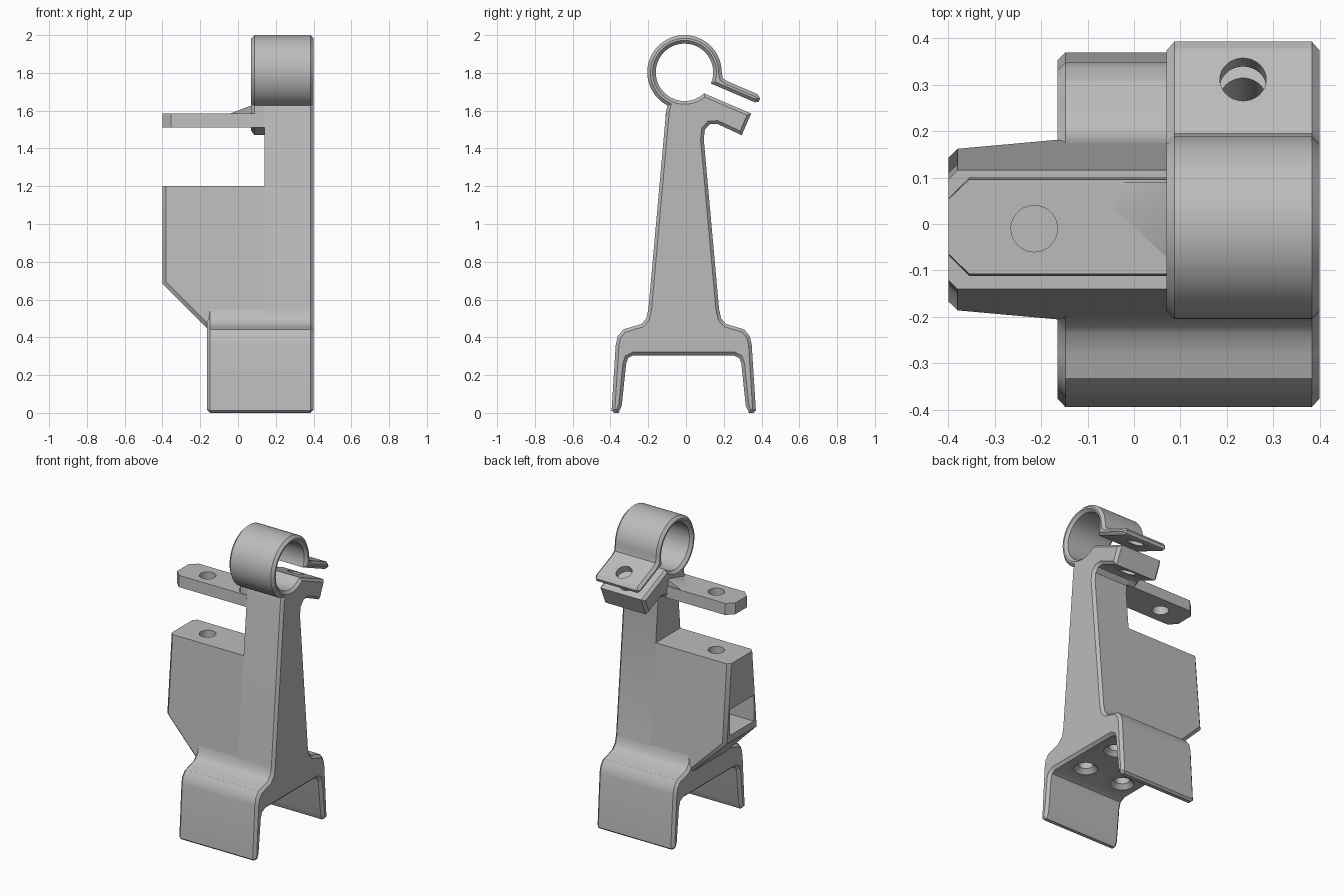
import bpy, bmesh
from math import sin, cos, radians, pi
from mathutils import Vector, Matrix

if "Cube" in bpy.data.objects:
    bpy.data.objects.remove(bpy.data.objects["Cube"])

grey = bpy.data.materials.new("plain_grey")
grey.use_nodes = True
grey.diffuse_color = (0.5, 0.5, 0.5, 1)
grey.node_tree.nodes["Principled BSDF"].inputs["Base Color"].default_value = (0.5, 0.5, 0.5, 1)

MID = -0.012      # y of the symmetry plane
BACK = 0.14       # x where the column meets the forward parts
CHAMFER = 0.017


def finish(name, bm):
    bmesh.ops.recalc_face_normals(bm, faces=bm.faces)
    mesh = bpy.data.meshes.new(name)
    bm.to_mesh(mesh)
    bm.free()
    mesh.materials.append(grey)
    ob = bpy.data.objects.new(name, mesh)
    bpy.context.collection.objects.link(ob)
    return ob


def activate(ob):
    bpy.ops.object.select_all(action='DESELECT')
    ob.select_set(True)
    bpy.context.view_layer.objects.active = ob


def inset(points, width):
    """Mitred inward offset of a counter-clockwise outline."""
    result = []
    for i, p in enumerate(points):
        a = (p - points[i - 1]).normalized()
        b = (points[(i + 1) % len(points)] - p).normalized()
        na, nb = Vector((-a.y, a.x)), Vector((-b.y, b.x))
        result.append(p + (na + nb) * width / max(1 + na.dot(nb), 0.3))
    return result


def extrude_profile(name, outline, x_plain, x_chamfered):
    """Extrude a (y, z) outline along x, chamfering the rim of one end."""
    points = [Vector(p) for p in outline]
    step = CHAMFER if x_chamfered > x_plain else -CHAMFER
    bm = bmesh.new()
    rings = []
    for x, ring in ((x_plain, points), (x_chamfered - step, points),
                    (x_chamfered, inset(points, CHAMFER))):
        rings.append([bm.verts.new((x, p.x, p.y)) for p in ring])
    n = len(points)
    for r, s in zip(rings, rings[1:]):
        for i in range(n):
            j = (i + 1) % n
            bm.faces.new((r[i], r[j], s[j], s[i]))
    bm.faces.new(rings[0])
    bm.faces.new(rings[-1])
    return finish(name, bm)


def prism(name, bottom, top):
    """Solid between two matching loops of 3D points."""
    bm = bmesh.new()
    lo = [bm.verts.new(p) for p in bottom]
    hi = [bm.verts.new(p) for p in top]
    n = len(lo)
    for i in range(n):
        j = (i + 1) % n
        bm.faces.new((lo[i], lo[j], hi[j], hi[i]))
    bm.faces.new(lo)
    bm.faces.new(hi)
    return finish(name, bm)


def cone(centre, r1, r2, depth, tilt=0):
    bm = bmesh.new()
    bmesh.ops.create_cone(bm, cap_ends=True, segments=40, radius1=r1, radius2=r2, depth=depth,
                          matrix=Matrix.Translation(centre) @ Matrix.Rotation(tilt, 4, 'X'))
    return finish("cutter", bm)


def cut(ob, cutter):
    cutter.hide_render = True
    mod = ob.modifiers.new("cut", 'BOOLEAN')
    mod.operation = 'DIFFERENCE'
    mod.solver = 'EXACT'
    mod.object = cutter
    activate(ob)
    bpy.ops.object.modifier_apply(modifier=mod.name)
    bpy.data.objects.remove(cutter)


def arc(radius, start, end, steps=48):
    angles = [radians(start + (end - start) * i / steps) for i in range(steps + 1)]
    return [(-0.008 + radius * cos(a), 1.803 + radius * sin(a)) for a in angles]


def half_width(z):
    return 0.187 - (z - 0.55) * 0.09


# Saddle foot half outline, from the underside round the leg up to the column
foot = [(0.265, 0.305), (0.295, 0.29), (0.305, 0.26), (0.328, 0.04), (0.345, 0),
        (0.368, 0), (0.382, 0.012), (0.36, 0.36), (0.35, 0.405), (0.32, 0.442),
        (0.27, 0.457), (0.225, 0.47), (0.198, 0.5), (0.187, 0.55)]
foot_right = [(MID + y, z) for y, z in foot]
foot_left = [(MID - y, z) for y, z in reversed(foot)]

# Split clamp outline: thick lower flange, bore, thin upper flange, outer ring
clamp = [(0.094, 1.45), (0.1, 1.5), (0.125, 1.528), (0.165, 1.53), (0.295, 1.47), (0.345, 1.585)]
clamp += arc(0.152, -47, -383)
clamp += [(0.365, 1.644), (0.385, 1.647), (0.393, 1.665), (0.378, 1.688),
          (0.22, 1.755), (0.195, 1.772)]
clamp += arc(0.197, 0, 243)

# Column with foot and clamp, and the forward ends of foot and clamp
column = extrude_profile("column_and_clamp", foot_right + clamp + [(-0.105, 1.6)] + foot_left,
                         BACK, 0.4)
saddle = extrude_profile("saddle_foot", foot_right + foot_left, BACK, -0.165)
clamp_end = extrude_profile("clamp_end", [(0.1, 1.51)] + clamp[2:] + [(-0.105, 1.51)], BACK, 0.07)

# Tapered body with a sloping lower corner
side = [(-0.4, 1.2), (BACK, 1.2), (BACK, 0.45), (-0.165, 0.45), (-0.4, 0.685)]
body = prism("body", [(x, MID - half_width(z), z) for x, z in side],
             [(x, MID + half_width(z), z) for x, z in side])
bm = bmesh.new()
bm.from_mesh(body.data)
rim = [e for e in bm.edges
       if all(v.co.x < -0.1 for v in e.verts)
       and (e.verts[0].co.y - MID) * (e.verts[1].co.y - MID) > 0]
bmesh.ops.bevel(bm, geom=rim, offset=0.02, segments=1, affect='EDGES')
bm.to_mesh(body.data)
bm.free()

# Upper tongue with clipped corners
plan = [(BACK, -0.112), (BACK, 0.1), (-0.355, 0.1), (-0.4, 0.055), (-0.4, -0.067), (-0.355, -0.112)]
tongue = prism("tongue", [(x, y, 1.51) for x, y in plan], [(x, y * 0.96, 1.585) for x, y in plan])

# Small gusset between tongue and clamp
bm = bmesh.new()
for p in [(-0.04, 0.09, 1.58), (-0.04, 0.03, 1.585), (0.09, -0.09, 1.585),
          (0.09, 0.09, 1.58), (0.09, 0.09, 1.635), (0.09, -0.05, 1.6)]:
    bm.verts.new(p)
bmesh.ops.convex_hull(bm, input=bm.verts)
gusset = finish("gusset", bm)

# Vertical bolt hole and the nut pocket in the body's end
cut(tongue, cone((-0.215, -0.01, 1.55), 0.05, 0.05, 0.3))
cut(body, cone((-0.215, -0.01, 1.05), 0.05, 0.05, 0.5))
w = 0.125
mouth = [(MID - w, 0.73), (MID + w, 0.73), (MID + w, 0.9), (MID - w, 0.9)]
cut(body, prism("cutter", [(-0.5, y, z) for y, z in mouth], [(-0.1, y, z) for y, z in mouth]))

# Clamp screw hole through both flanges
cut(column, cone((0.235, 0.3, 1.69), 0.05, 0.05, 0.6, radians(-23.5)))

# Countersunk screw holes under the foot
for ob, x in ((column, 0.25), (saddle, -0.035)):
    for y in (MID - 0.14, MID + 0.14):
        cut(ob, cone((x, y, 0.36), 0.045, 0.045, 0.16))
        cut(ob, cone((x, y, 0.315), 0.08, 0.045, 0.035))

for ob in (column, saddle, clamp_end, body, tongue, gusset):
    activate(ob)
    bpy.ops.object.shade_smooth_by_angle(angle=radians(32))
